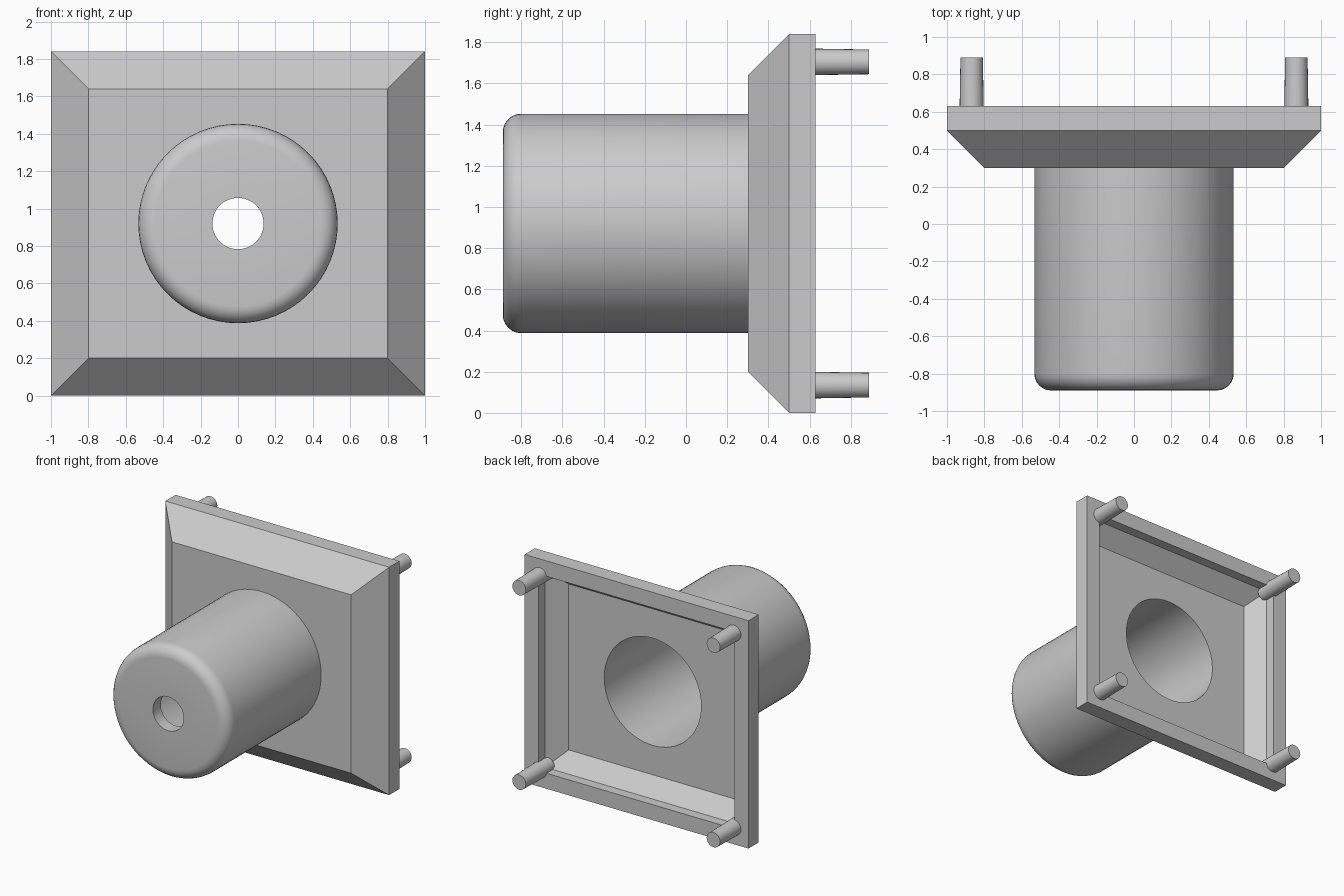
import bpy, bmesh, math
from mathutils import Matrix, Vector

cube = bpy.data.objects.get("Cube")
if cube:
    bpy.data.objects.remove(cube, do_unlink=True)

MID = 0.92          # height of the centre axis
SEG = 64
BORE = 0.433
OUTER = 0.533

grey = bpy.data.materials.new("neutral_grey")
grey.use_nodes = True
colour = (0.6, 0.6, 0.6, 1)
grey.diffuse_color = colour
grey.node_tree.nodes["Principled BSDF"].inputs["Base Color"].default_value = colour


def finish(bm, name, smooth=False):
    bmesh.ops.recalc_face_normals(bm, faces=bm.faces[:])
    mesh = bpy.data.meshes.new(name)
    bm.to_mesh(mesh)
    bm.free()
    mesh.materials.append(grey)
    obj = bpy.data.objects.new(name, mesh)
    bpy.context.collection.objects.link(obj)
    if smooth:
        bpy.ops.object.select_all(action='DESELECT')
        obj.select_set(True)
        bpy.context.view_layer.objects.active = obj
        bpy.ops.object.shade_smooth_by_angle(angle=math.radians(35))
    return obj


def ring(bm, points):
    verts = [bm.verts.new(p) for p in points]
    edges = [bm.edges.new((v, verts[i - 1])) for i, v in enumerate(verts)]
    return verts, edges


def rectangle(bm, inset, y):
    w, h = 1 - inset, MID - inset
    return ring(bm, [(sx * w, y, MID + sz * h)
                     for sx, sz in ((-1, -1), (1, -1), (1, 1), (-1, 1))])


def circle(bm, r, y):
    angles = [2 * math.pi * i / SEG for i in range(SEG)]
    return ring(bm, [(r * math.cos(a), y, MID + r * math.sin(a)) for a in angles])


def skin(bm, a, b):
    for i in range(len(a)):
        bm.faces.new((a[i - 1], a[i], b[i], b[i - 1]))


# Hollow bevelled plate, from its front face round the rim to the inner floor
bm = bmesh.new()
loops = [rectangle(bm, inset, y) for inset, y in
         ((0.2, 0.30), (0, 0.50), (0, 0.63), (0.125, 0.63), (0.125, 0.55), (0.25, 0.425))]
for a, b in zip(loops, loops[1:]):
    skin(bm, a[0], b[0])
front_hole = circle(bm, BORE, 0.30)
floor_hole = circle(bm, BORE, 0.425)
skin(bm, front_hole[0], floor_hole[0])
for outline, hole, normal in ((loops[0], front_hole, -1), (loops[-1], floor_hole, 1)):
    bmesh.ops.triangle_fill(bm, use_beauty=True, use_dissolve=False,
                            edges=outline[1] + hole[1], normal=Vector((0, normal, 0)))
finish(bm, "bevelled_plate", smooth=True)

# Round housing with a filleted end and a small central hole
fillet = 0.09
profile = [(0.137, -0.79), (0.137, -0.89)]
for i in range(7):
    a = math.pi / 2 * i / 6
    profile.append((OUTER - fillet + fillet * math.sin(a), -0.89 + fillet - fillet * math.cos(a)))
profile += [(OUTER, 0.30), (BORE, 0.30), (BORE, -0.79)]
bm = bmesh.new()
rings = [circle(bm, r, y)[0] for r, y in profile]
for i, loop in enumerate(rings):
    skin(bm, rings[i - 1], loop)
finish(bm, "round_housing", smooth=True)

# Four slightly tapered mounting pins
start, end = 0.53, 0.89
for side, sx in (("left", 1), ("right", -1)):
    for level, sz in (("lower", -1), ("upper", 1)):
        bm = bmesh.new()
        place = (Matrix.Translation((sx * 0.868, (start + end) / 2, MID + sz * 0.785))
                 @ Matrix.Rotation(-math.pi / 2, 4, 'X'))
        bmesh.ops.create_cone(bm, cap_ends=True, segments=24, radius1=0.066,
                              radius2=0.06, depth=end - start, matrix=place)
        finish(bm, f"{level}_{side}_pin", smooth=True)
